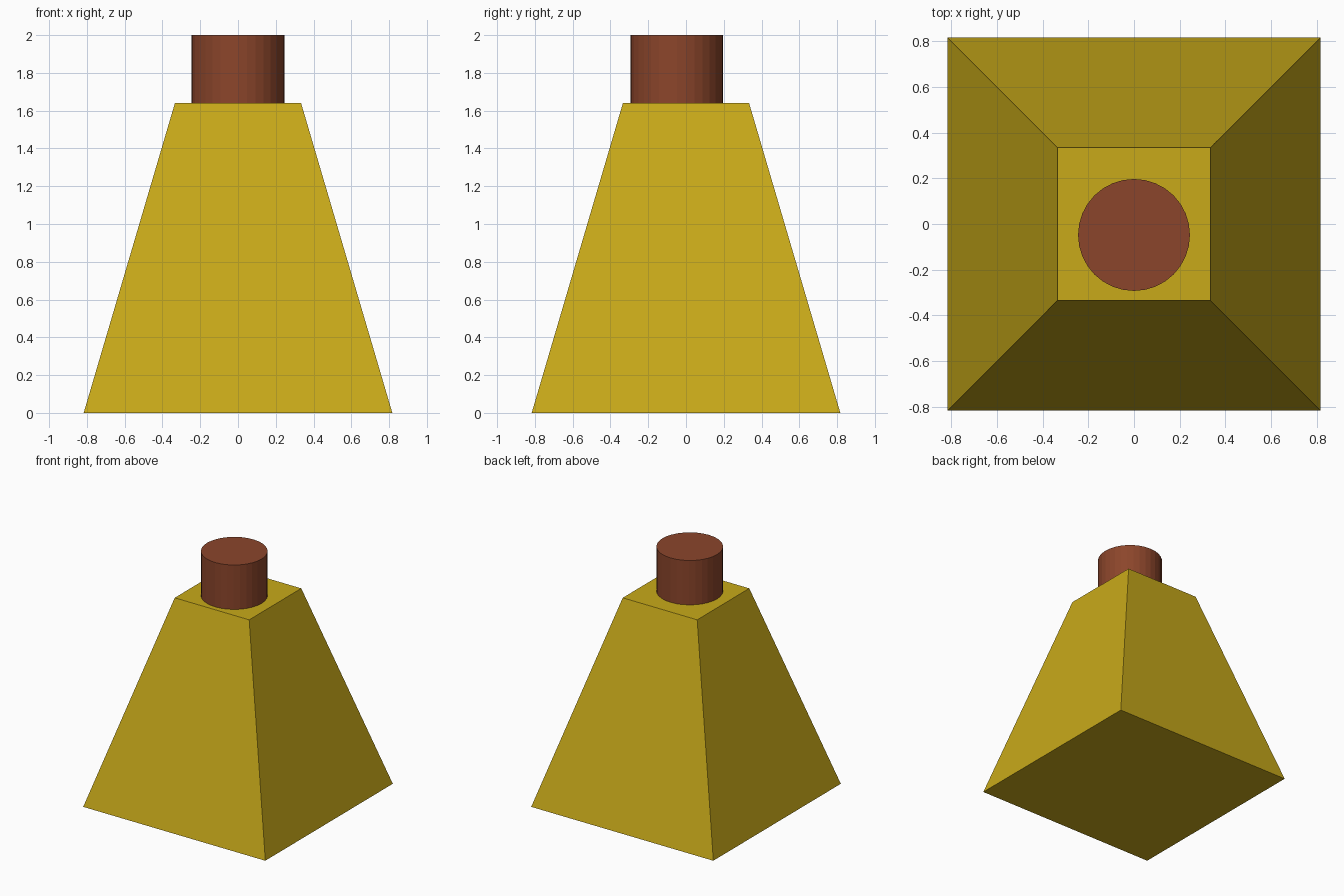
import bpy, math

if "Cube" in bpy.data.objects:
    bpy.data.objects.remove(bpy.data.objects["Cube"])


def colour(obj, name, rgb):
    mat = bpy.data.materials.new(name)
    mat.diffuse_color = (*rgb, 1)
    mat.use_nodes = True
    mat.node_tree.nodes["Principled BSDF"].inputs["Base Color"].default_value = mat.diffuse_color
    obj.data.materials.append(mat)


# Tapered square body: a four-sided cone turned so its faces align with the axes
HEIGHT = 1.64
bpy.ops.mesh.primitive_cone_add(vertices=4, radius1=0.817 * math.sqrt(2),
                                radius2=0.334 * math.sqrt(2), depth=HEIGHT,
                                location=(0, 0, HEIGHT / 2),
                                rotation=(0, 0, math.pi / 4))
body = bpy.context.object
body.name = "tapered_body"
bpy.ops.object.transform_apply(location=False, rotation=True, scale=False)
colour(body, "yellow", (0.58, 0.40, 0.01))

# Round stopper on top, set slightly towards the front
bpy.ops.mesh.primitive_cylinder_add(vertices=32, radius=0.245, depth=2 - HEIGHT,
                                    location=(0, -0.048, (2 + HEIGHT) / 2))
stopper = bpy.context.object
stopper.name = "round_stopper"
colour(stopper, "brown", (0.26, 0.06, 0.024))
